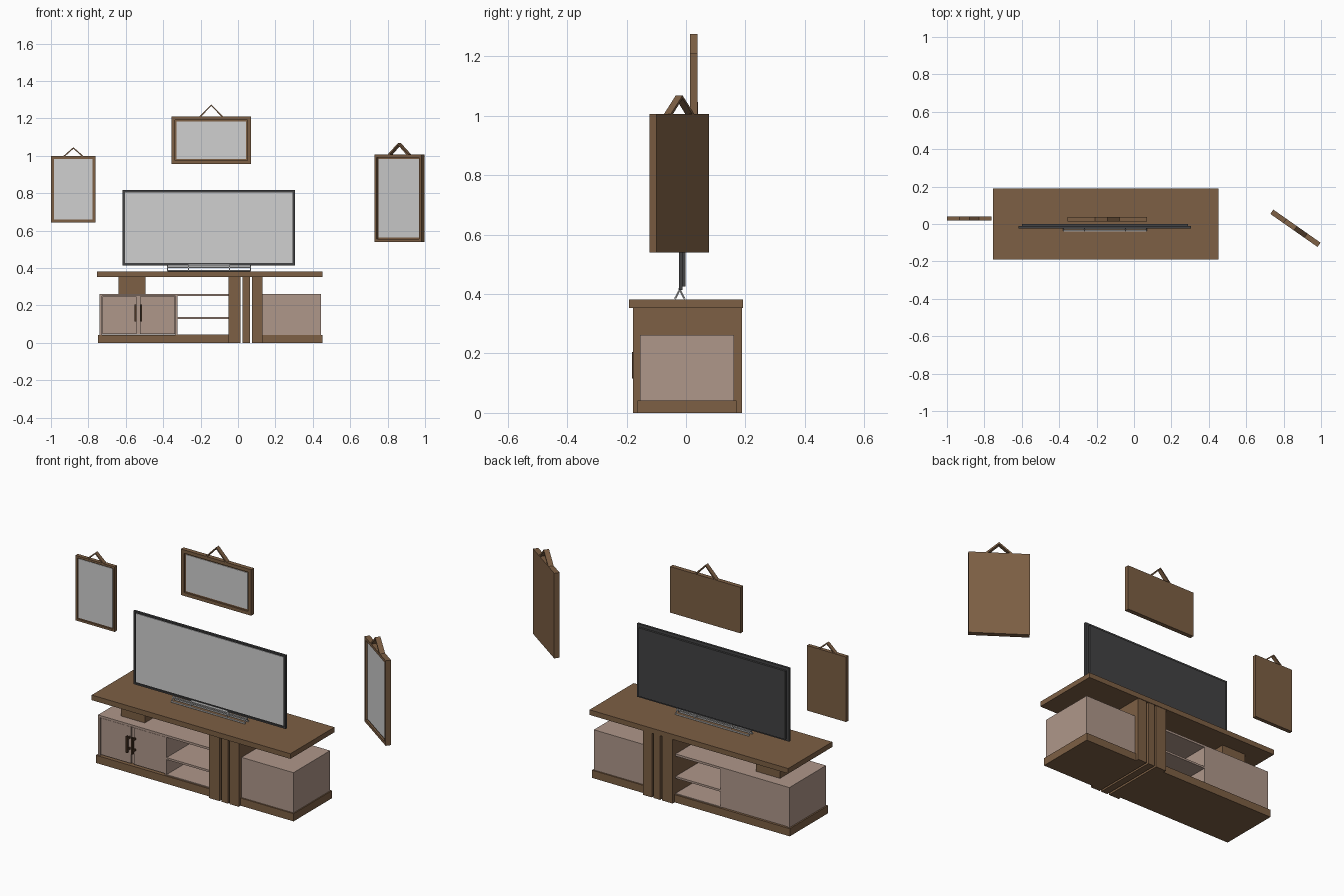
import bpy, bmesh, math
from mathutils import Matrix, Vector

if "Cube" in bpy.data.objects:
    bpy.data.objects.remove(bpy.data.objects["Cube"])


def material(name, rgb):
    m = bpy.data.materials.new(name)
    m.diffuse_color = (*rgb, 1)
    m.use_nodes = True
    m.node_tree.nodes["Principled BSDF"].inputs["Base Color"].default_value = m.diffuse_color
    return m


WOOD = material("brown wood", (0.205, 0.115, 0.058))
PANEL = material("pale taupe", (0.43, 0.31, 0.255))
GLASS = material("light grey glass", (0.63, 0.63, 0.63))
DARK = material("dark grey plastic", (0.055, 0.055, 0.057))
METAL = material("pale metal", (0.68, 0.68, 0.68))
HANDLE = material("dark brown", (0.07, 0.036, 0.018))


def finish(name, bm, mat, matrix=None):
    bmesh.ops.recalc_face_normals(bm, faces=bm.faces)
    me = bpy.data.meshes.new(name)
    bm.to_mesh(me)
    bm.free()
    me.materials.append(mat)
    ob = bpy.data.objects.new(name, me)
    if matrix is not None:
        ob.matrix_world = matrix
    bpy.context.collection.objects.link(ob)
    return ob


def box(name, mat, x, y, z, matrix=None):
    """Box from (min, max) pairs."""
    bm = bmesh.new()
    size = [b - a for a, b in (x, y, z)]
    mid = [(a + b) / 2 for a, b in (x, y, z)]
    bmesh.ops.create_cube(bm, size=1, matrix=Matrix.Translation(mid) @ Matrix.Diagonal((*size, 1)))
    return finish(name, bm, mat, matrix)


def prism(name, mat, pts, y, matrix=None):
    """Outline in x, z extruded along y."""
    bm = bmesh.new()
    f = bm.faces.new([bm.verts.new((px, y[0], pz)) for px, pz in pts])
    r = bmesh.ops.extrude_face_region(bm, geom=[f])
    bmesh.ops.translate(bm, vec=(0, y[1] - y[0], 0),
                        verts=[v for v in r["geom"] if isinstance(v, bmesh.types.BMVert)])
    return finish(name, bm, mat, matrix)


def tray(name, mat, x, y, z, border, depth, matrix=None):
    """Box whose front face is inset and pushed back, leaving a raised rim."""
    ob = box(name, mat, x, y, z, matrix)
    bm = bmesh.new()
    bm.from_mesh(ob.data)
    front = min(bm.faces, key=lambda f: f.calc_center_median().y)
    bmesh.ops.inset_region(bm, faces=[front], thickness=border)
    r = bmesh.ops.extrude_face_region(bm, geom=[front])
    bmesh.ops.delete(bm, geom=[front], context="FACES_ONLY") if front.is_valid else None
    bmesh.ops.translate(bm, vec=(0, depth, 0),
                        verts=[v for v in r["geom"] if isinstance(v, bmesh.types.BMVert)])
    bmesh.ops.recalc_face_normals(bm, faces=bm.faces)
    bm.to_mesh(ob.data)
    bm.free()
    return ob


def rod(name, a, b, radius):
    a, b = Vector(a), Vector(b)
    bm = bmesh.new()
    m = Matrix.Translation((a + b) / 2) @ (b - a).to_track_quat("Z", "Y").to_matrix().to_4x4()
    bmesh.ops.create_cone(bm, cap_ends=True, segments=8, radius1=radius, radius2=radius,
                          depth=(b - a).length, matrix=m)
    return finish(name, bm, METAL)


# Console: top slab, split base, three full-depth uprights, top support
BY = (-0.163, 0.17)
CY = (-0.155, 0.162)
box("console_top", WOOD, (-0.753, 0.451), (-0.191, 0.191), (0.353, 0.381))
box("base_left", WOOD, (-0.748, -0.05), BY, (0.0, 0.042))
box("base_right", WOOD, (0.13, 0.451), BY, (0.0, 0.042))
for i, xs in enumerate([(-0.05, 0.013), (0.025, 0.064), (0.075, 0.13)]):
    box(f"upright_{i + 1}", WOOD, xs, (-0.179, 0.188), (0.0, 0.353))
box("top_support", WOOD, (-0.64, -0.495), (-0.1, 0.1), (0.262, 0.353))

# Right cabinet and left cabinet carcass with open niche
box("right_cabinet", PANEL, (0.13, 0.445), CY, (0.042, 0.262))
box("left_cabinet_body", PANEL, (-0.728, -0.333), (-0.14, CY[1]), (0.045, 0.25))
box("left_cabinet_side", PANEL, (-0.74, -0.728), CY, (0.042, 0.25))
box("niche_divider", PANEL, (-0.333, -0.324), CY, (0.042, 0.25))
box("left_cabinet_top", PANEL, (-0.74, -0.05), CY, (0.25, 0.262))
box("niche_shelf", PANEL, (-0.324, -0.05), CY, (0.128, 0.139))
box("niche_floor", PANEL, (-0.324, -0.05), CY, (0.042, 0.046))

# Doors and handles
for side, xs, hx in (("left", (-0.724, -0.543), -0.549), ("right", (-0.525, -0.336), -0.517)):
    box(f"door_{side}", PANEL, xs, (-0.151, -0.14), (0.047, 0.247))
    box(f"handle_{side}", HANDLE, (hx - 0.005, hx + 0.005), (-0.182, -0.17), (0.115, 0.205))
    for z in (0.13, 0.19):
        box(f"handle_post_{side}", HANDLE, (hx - 0.004, hx + 0.004), (-0.171, -0.15), (z - 0.005, z + 0.005))

# Television: rimmed front, dark back housing, screen plate
tray("television_bezel", DARK, (-0.617, 0.305), (-0.024, -0.012), (0.414, 0.816), 0.012, 0.006)
box("television_back", DARK, (-0.6, 0.288), (-0.012, -0.001), (0.425, 0.8))
box("television_screen", GLASS, (-0.604, 0.292), (-0.021, -0.017), (0.427, 0.803))

# Television stand: open inverted-V rod frame
for y in (-0.036, -0.006):
    rod("stand_foot_bar", (-0.378, y, 0.386), (0.068, y, 0.386), 0.004)
    rod("stand_mid_bar", (-0.378, -0.021 + (y + 0.021) * 0.4, 0.404), (0.068, -0.021 + (y + 0.021) * 0.4, 0.404), 0.003)
    for x in (-0.376, -0.265, -0.045, 0.066):
        rod("stand_leg", (x, y, 0.386), (x, -0.021, 0.414), 0.003)
box("stand_top_bar", METAL, (-0.265, -0.045), (-0.025, -0.017), (0.41, 0.42))


def picture(name, w, h, t, border, hang_w, hang_h, location, angle=0, strip=0.008):
    """Framed panel with a triangular hanger; origin at the bottom centre."""
    m = Matrix.Translation(location) @ Matrix.Rotation(math.radians(angle), 4, "Z")
    tray(f"{name}_frame", WOOD, (-w / 2, w / 2), (-t / 2, t / 2), (0, h), border, t * 0.35, m)
    box(f"{name}_panel", GLASS, (-w / 2 + border, w / 2 - border),
        (-t * 0.25, -t * 0.1), (border, h - border), m)
    a = hang_w / 2
    prism(f"{name}_hanger", WOOD,
          [(-a, h), (0, h + hang_h), (a, h), (a - strip * 1.3, h),
           (0, h + hang_h - strip), (-a + strip * 1.3, h)], (-t / 2, t / 2), m)


picture("left_picture", 0.238, 0.356, 0.021, 0.016, 0.105, 0.046, (-0.88, 0.03, 0.644))
picture("middle_picture", 0.426, 0.252, 0.024, 0.026, 0.13, 0.066, (-0.143, 0.026, 0.957))
picture("right_picture", 0.308, 0.466, 0.028, 0.022, 0.137, 0.062, (0.863, -0.023, 0.54), -35, 0.01)
